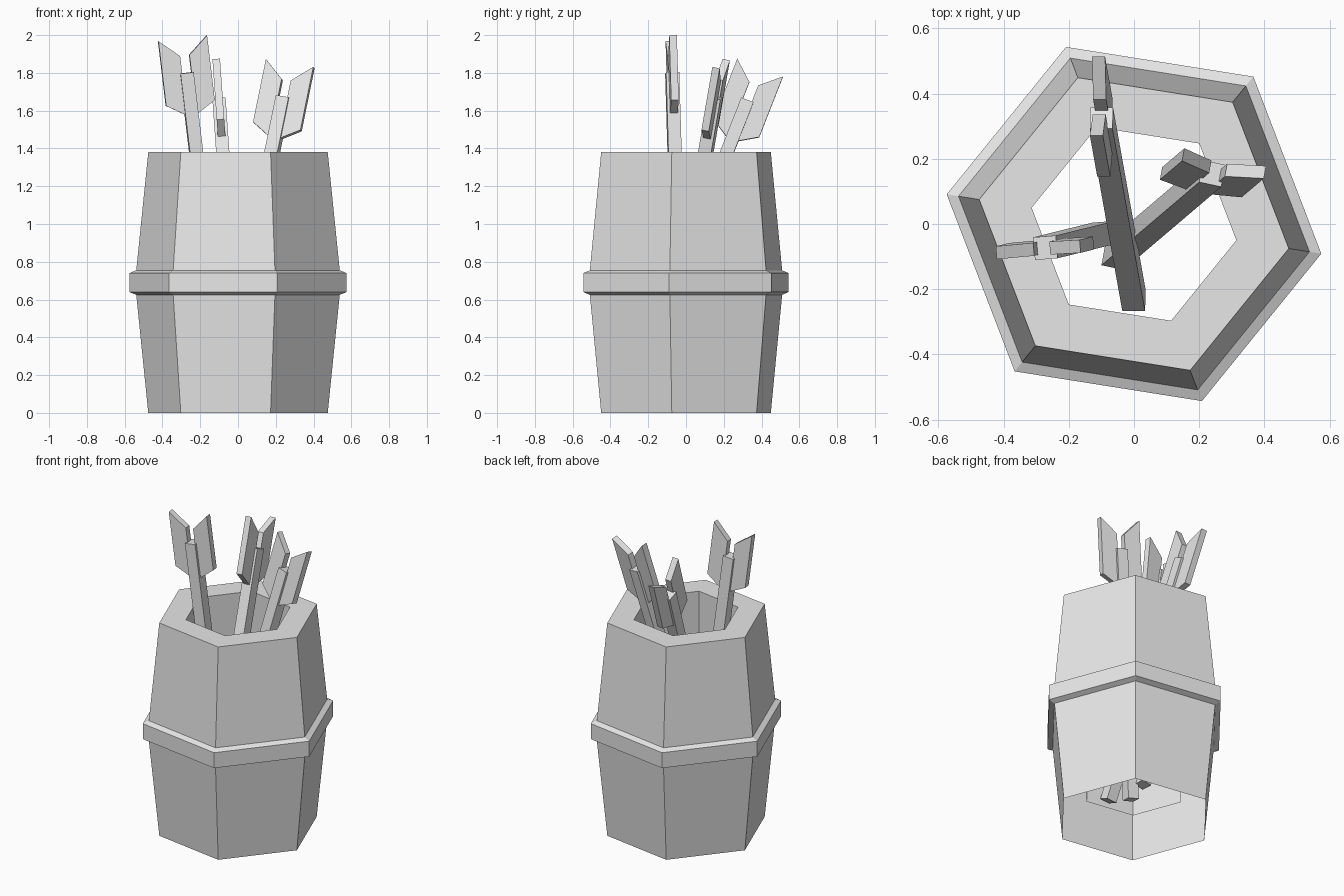
import bpy, bmesh, math
from mathutils import Vector, Matrix

cube = bpy.data.objects.get("Cube")
if cube:
    bpy.data.objects.remove(cube, do_unlink=True)

# One plain grey for everything
grey = bpy.data.materials.new("plain_grey")
grey.use_nodes = True
GREY = (0.8, 0.8, 0.8, 1.0)
grey.diffuse_color = GREY
grey.node_tree.nodes["Principled BSDF"].inputs["Base Color"].default_value = GREY


def add_object(name, bm, matrix=Matrix()):
    mesh = bpy.data.meshes.new(name)
    bm.to_mesh(mesh)
    bm.free()
    mesh.materials.append(grey)
    obj = bpy.data.objects.new(name, mesh)
    obj.matrix_world = matrix
    bpy.context.collection.objects.link(obj)
    return obj


def lathe(name, profile, sides=6, turn=math.radians(-9)):
    """Sweep an open (radius, height) profile around z with flat sides."""
    bm = bmesh.new()
    rings = []
    for r, z in profile:
        angles = [turn + math.tau * k / sides for k in range(sides)]
        rings.append([bm.verts.new((r * math.cos(a), r * math.sin(a), z)) for a in angles])
    for low, high in zip(rings, rings[1:]):
        for k in range(sides):
            n = (k + 1) % sides
            bm.faces.new((low[k], low[n], high[n], high[k]))
    return add_object(name, bm)


def box(name, size, centre, matrix):
    bm = bmesh.new()
    bmesh.ops.create_cube(bm, size=1)
    bmesh.ops.scale(bm, vec=size, verts=bm.verts)
    bmesh.ops.translate(bm, vec=centre, verts=bm.verts)
    return add_object(name, bm, matrix)


def plate(name, outline, thickness, matrix):
    """Extrude an outline in the local xz plane, centred on y."""
    bm = bmesh.new()
    face = bm.faces.new([bm.verts.new((x, -thickness / 2, z)) for x, z in outline])
    out = bmesh.ops.extrude_face_region(bm, geom=[face])
    moved = [v for v in out["geom"] if isinstance(v, bmesh.types.BMVert)]
    bmesh.ops.translate(bm, vec=(0, thickness, 0), verts=moved)
    bmesh.ops.recalc_face_normals(bm, faces=bm.faces)
    return add_object(name, bm, matrix)


# Barrel: outer wall, flat rim and inner tube, open underneath
lathe("barrel", [(0.481, 0), (0.552, 0.69), (0.481, 1.38), (0.318, 1.38), (0.318, 0.21)])
# Raised hoop with chamfered edges
lathe("hoop", [(0.545, 0.625), (0.582, 0.64), (0.582, 0.74), (0.545, 0.755)])

# Arrows: name, nock end, lower end, sideways direction of the feathers
ARROWS = [
    ("left", (-0.272, -0.073, 1.80), (-0.09, -0.028, 0.28), (1, 0.08, 0)),
    ("back", (-0.10, 0.325, 1.655), (0, -0.235, 0.23), (0, 1, 0)),
    ("right", (0.24, 0.155, 1.67), (-0.06, -0.10, 0.20), (1, -0.18, 0)),
]
FEATHER = [(0.025, -0.225), (0.13, -0.16), (0.13, 0.185), (0.025, 0.093)]

for name, top, bottom, side in ARROWS:
    top, bottom, side = Vector(top), Vector(bottom), Vector(side)
    axis = (top - bottom).normalized()
    across = (side - side.dot(axis) * axis).normalized()
    frame = Matrix((across, axis.cross(across), axis)).transposed().to_4x4()
    frame.translation = top
    length = (top - bottom).length
    box(f"{name}_arrow_shaft", (0.07, 0.07, length), (0, 0, -length / 2), frame)
    for label, sign in (("outer", 1), ("inner", -1)):
        outline = [(sign * x, z) for x, z in FEATHER]
        plate(f"{name}_arrow_{label}_feather", outline, 0.04, frame)
